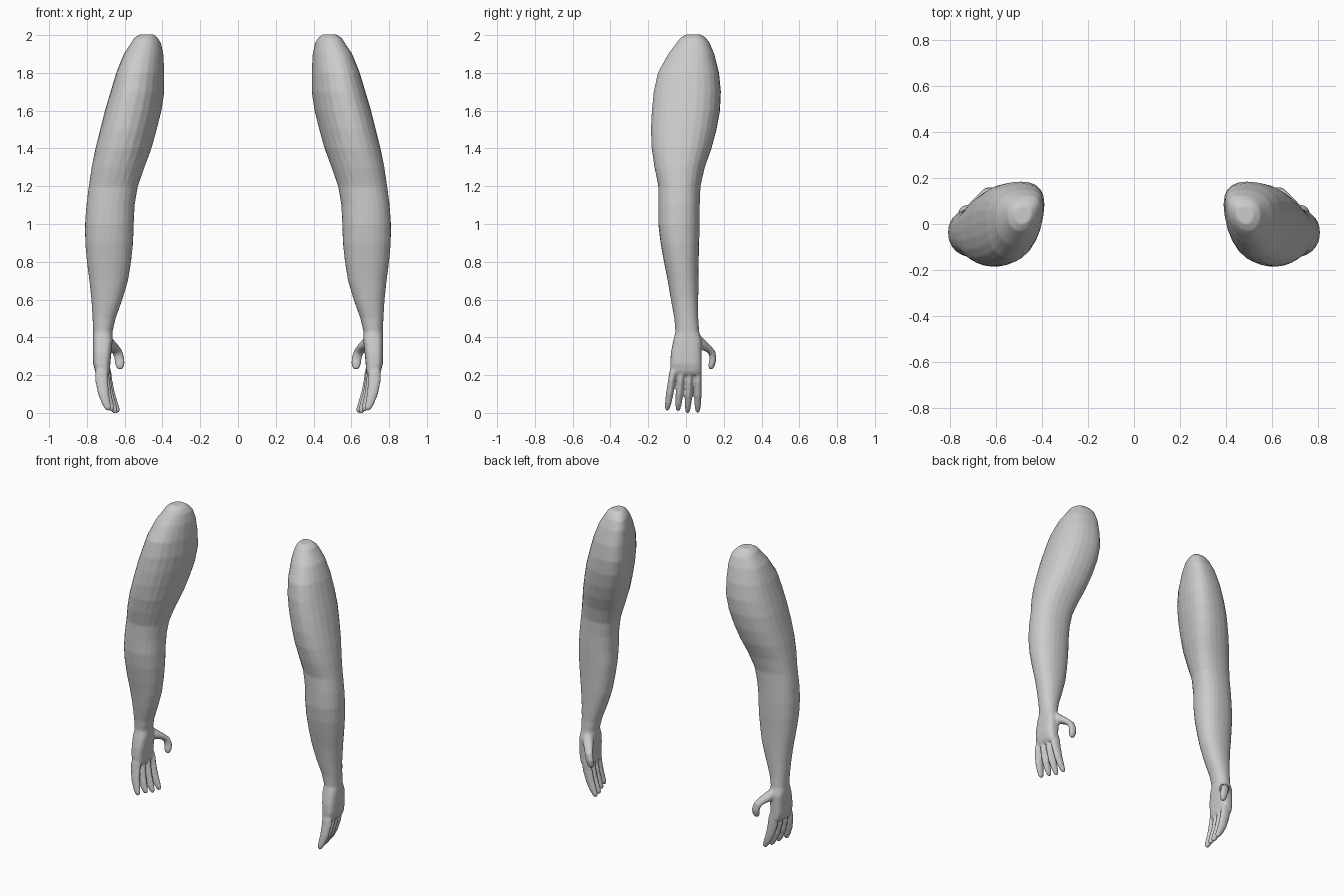
import bpy, bmesh
from math import sin, cos, pi, copysign
from mathutils import Vector

bm = bmesh.new()


def loft(rings):
    """Skin closed rings and cap both ends."""
    loops = [[bm.verts.new(p) for p in ring] for ring in rings]
    n = len(loops[0])
    for a, b in zip(loops, loops[1:]):
        for i in range(n):
            j = (i + 1) % n
            bm.faces.new((a[i], a[j], b[j], b[i]))
    bm.faces.new(loops[0][::-1])
    bm.faces.new(loops[-1])


def power(v, e):
    return copysign(abs(v) ** e, v)


def section(z, x0, x1, y0, y1, skew, n=24):
    """Oval filling the x and y extents; inner side skewed, boxier at the hand."""
    cx, cy, rx, ry = (x0 + x1) / 2, (y0 + y1) / 2, (x1 - x0) / 2, (y1 - y0) / 2
    e = 0.65 if z < .4 else 0.9
    ring = []
    for i in range(n):
        t = 2 * pi * i / n
        s = t + skew * (1 - cos(t)) / 2
        ring.append((cx + rx * power(cos(t), e), cy + ry * power(sin(s), e), z))
    return ring


def digit(path, n=12):
    """Tapered tube; each path entry is centre, x radius, other radius."""
    pts = [Vector(p[0]) for p in path]
    rings = []
    for k, (c, ru, rv) in enumerate(path):
        d = (pts[min(k + 1, len(pts) - 1)] - pts[max(k - 1, 0)]).normalized()
        u = (Vector((1, 0, 0)) - d * d.x).normalized()
        v = d.cross(u)
        rings.append([pts[k] + u * ru * cos(2 * pi * i / n) + v * rv * sin(2 * pi * i / n)
                      for i in range(n)])
    loft(rings)


# Arm from shoulder to knuckles: z, x range, y range, inner skew
arm = [
    (2.003, .445, .52, .0, .08, -.3),
    (1.985, .425, .55, -.03, .105, -.35),
    (1.96, .408, .565, -.05, .125, -.4),
    (1.90, .395, .605, -.095, .15, -.42),
    (1.80, .39, .645, -.15, .175, -.42),
    (1.70, .39, .675, -.172, .185, -.42),
    (1.60, .405, .705, -.182, .18, -.4),
    (1.50, .43, .73, -.187, .162, -.38),
    (1.40, .458, .755, -.183, .135, -.33),
    (1.30, .495, .775, -.168, .10, -.28),
    (1.20, .53, .79, -.147, .077, -.2),
    (1.10, .547, .803, -.147, .073, -.15),
    (1.00, .552, .81, -.147, .072, -.1),
    (0.90, .555, .809, -.135, .07, -.1),
    (0.80, .566, .80, -.117, .067, -.08),
    (0.70, .582, .787, -.097, .066, -.05),
    (0.60, .612, .776, -.08, .065, 0),
    (0.50, .648, .77, -.062, .065, 0),
    (0.43, .664, .767, -.056, .07, 0),
    (0.38, .664, .768, -.068, .083, 0),
    (0.32, .670, .768, -.080, .082, 0),
    (0.26, .676, .767, -.084, .082, 0),
    (0.22, .678, .757, -.083, .083, 0),
    (0.20, .690, .745, -.078, .078, 0),
]
loft([section(*s) for s in arm])

# Four fingers curling inward: base y, tip y, tip x, tip z
for yb, yt, xt, zt in ((-.064, -.100, .683, .014), (-.021, -.043, .664, .010),
                       (.022, .008, .646, 0), (.064, .062, .634, .002)):
    xb = .722 - (yb + .064) * .12
    path = []
    for t, bow, rx, ry in ((0, 0, .028, .016), (.15, .003, .035, .020), (.3, .008, .035, .0195),
                           (.6, .011, .030, .020), (.82, .007, .024, .0175),
                           (.95, .002, .018, .013), (1, 0, .009, .007)):
        path.append(((xb + (xt - xb) * t ** 1.3 + bow, yb + (yt - yb) * t,
                      .245 + (zt - .245) * t), rx, ry))
    digit(path)

# Thumb
digit([
    ((.710, .040, .385), .034, .046),
    ((.680, .082, .363), .034, .030),
    ((.655, .115, .343), .029, .021),
    ((.637, .138, .320), .027, .019),
    ((.627, .143, .285), .027, .019),
    ((.625, .136, .255), .025, .018),
    ((.626, .131, .237), .018, .013),
    ((.627, .129, .231), .008, .006),
])

# One object, fused into a smooth skin and mirrored to the other side
bmesh.ops.recalc_face_normals(bm, faces=bm.faces)
mesh = bpy.data.meshes.new("arms")
bm.to_mesh(mesh)
bm.free()
arms = bpy.data.objects.new("arms", mesh)
bpy.context.collection.objects.link(arms)
fuse = arms.modifiers.new("Fuse", 'REMESH')
fuse.mode = 'VOXEL'
fuse.voxel_size = 0.0065
fuse.use_smooth_shade = True
relax = arms.modifiers.new("Relax", 'SMOOTH')
relax.factor = 0.5
relax.iterations = 5
arms.modifiers.new("Mirror", 'MIRROR')
